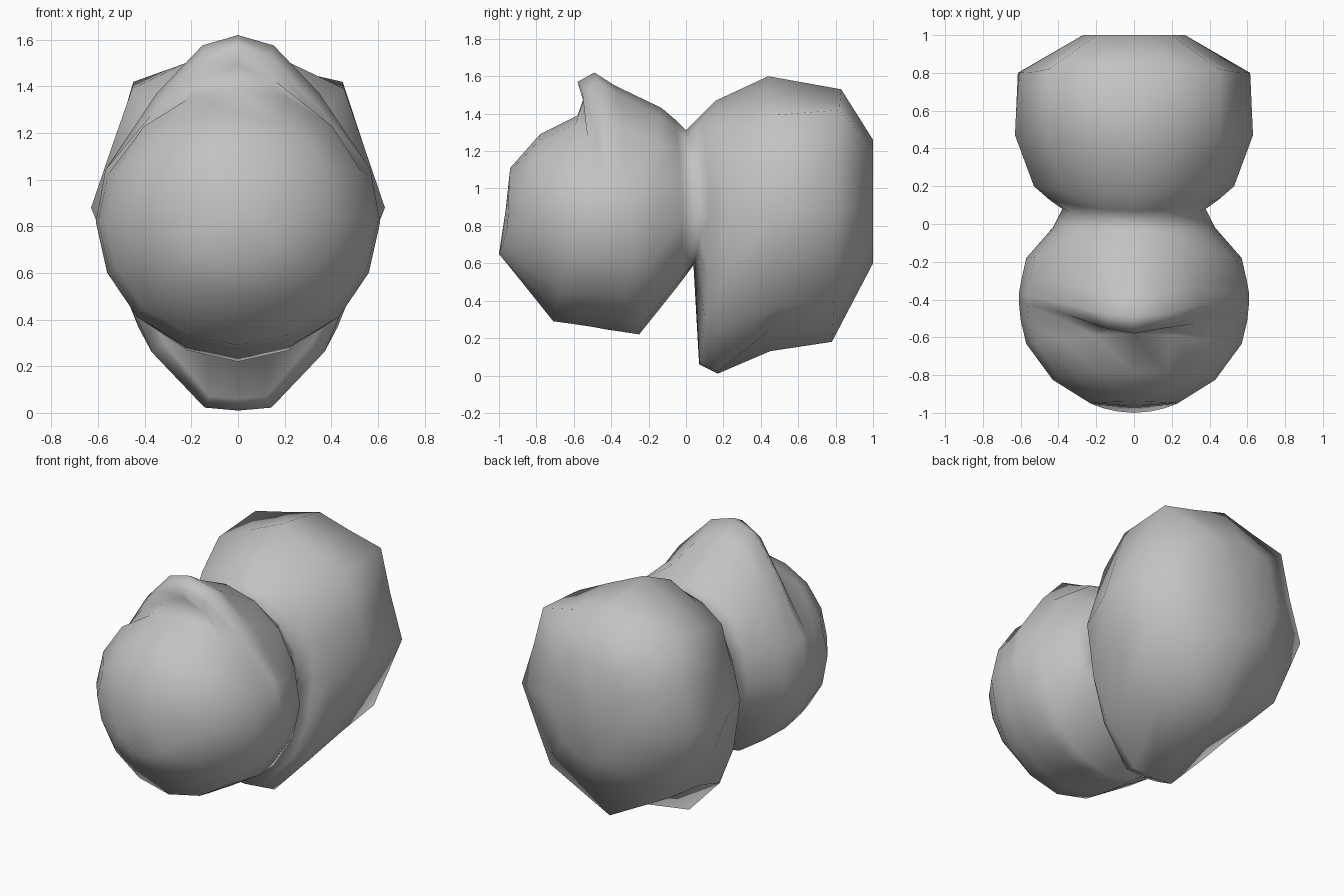
import bpy
import bmesh
from mathutils import Vector

cube = bpy.data.objects.get("Cube")
if cube:
    bpy.data.objects.remove(cube, do_unlink=True)

# Quarter outlines from side to end: (share of half width, share of height)
ROUND = [(.92, .38), (.71, .71), (.38, .92)]
PEAK = [(.93, .28), (.57, .69), (.25, .945)]
TIP = [(.93, .3), (.57, .65), (.24, .92)]
OCTAGON = [(.86, .36), (.72, .71), (.36, .86)]
BOXY = [(.86, .41), (.73, .83), (.36, .91)]
KEEL = [(.84, .34), (.68, .68), (.34, .84)]
CHIN = [(.9, .4), (.7, .7), (.27, .985)]

# Slanted hoops: top (y, z), middle (y, z), bottom (y, z), half width,
# upper and lower outlines
front_lobe = [
    ((-.94, 1.11), (-.95, .87), (-1, .65), .23, ROUND, ROUND),
    ((-.78, 1.29), (-.825, .85), (-.87, .49), .43, ROUND, ROUND),
    ((-.58, 1.39), (-.635, .83), (-.71, .29), .57, ROUND, ROUND),
    ((-.545, 1.49), (-.51, .82), (-.6, .275), .6, TIP, ROUND),
    ((-.58, 1.57), (-.41, .82), (-.5, .26), .61, TIP, ROUND),
    ((-.49, 1.62), (-.37, .82), (-.42, .245), .61, PEAK, ROUND),
    ((-.38, 1.55), (-.29, .82), (-.35, .235), .595, PEAK, ROUND),
    ((-.13, 1.43), (-.18, .82), (-.25, .22), .57, ROUND, ROUND),
]
waist = [
    ((-.06, 1.37), (-.02, .83), (-.05, .47), .43, ROUND, ROUND),
    ((0, 1.31), (.08, .85), (.04, .59), .38, ROUND, ROUND),
]
rear_lobe = [
    ((.07, 1.38), (.13, .85), (.07, .06), .45, ROUND, CHIN),
    ((.16, 1.47), (.20, .85), (.17, .01), .53, OCTAGON, CHIN),
    ((.44, 1.60), (.47, .88), (.45, .13), .63, OCTAGON, KEEL),
    ((.83, 1.53), (.80, .88), (.78, .18), .615, BOXY, KEEL),
    ((1, 1.26), (1, .93), (1, .60), .27, BOXY, KEEL),
]


def hoop(bm, top, mid, bottom, width, upper, lower):
    def point(end, x, s):
        y = mid[0] + (end[0] - mid[0]) * s * s
        z = mid[1] + (end[1] - mid[1]) * s
        return bm.verts.new((x * width, y, z))

    def arc(end, outline):
        left = [point(end, x, s) for x, s in outline]
        right = [point(end, -x, s) for x, s in reversed(outline)]
        return left + [point(end, 0, 1)] + right

    over, under = arc(top, upper), arc(bottom, lower)
    return [point(top, 1, 0)] + over + [point(top, -1, 0)] + under[::-1]


def cap(bm, ring, centre):
    pole = bm.verts.new(Vector(centre))
    for a, b in zip(ring, ring[1:] + ring[:1]):
        bm.faces.new((a, b, pole))


# One continuous skin over both lobes
bm = bmesh.new()
rings = [hoop(bm, *h) for h in front_lobe + waist + rear_lobe]
for a, b in zip(rings, rings[1:]):
    for i in range(len(a)):
        j = (i + 1) % len(a)
        bm.faces.new((a[i], a[j], b[j], b[i]))
cap(bm, rings[0], (0, -.965, .88))
cap(bm, rings[-1], (0, 1, .93))
bmesh.ops.recalc_face_normals(bm, faces=bm.faces)
for f in bm.faces:
    f.smooth = True

mesh = bpy.data.meshes.new("two_lobed_body")
bm.to_mesh(mesh)
bm.free()
body = bpy.data.objects.new("two_lobed_body", mesh)
bpy.context.collection.objects.link(body)

# Plain grey
grey = bpy.data.materials.new("plain_grey")
grey.use_nodes = True
colour = (.54, .54, .54, 1)
grey.diffuse_color = colour
grey.node_tree.nodes["Principled BSDF"].inputs["Base Color"].default_value = colour
mesh.materials.append(grey)
